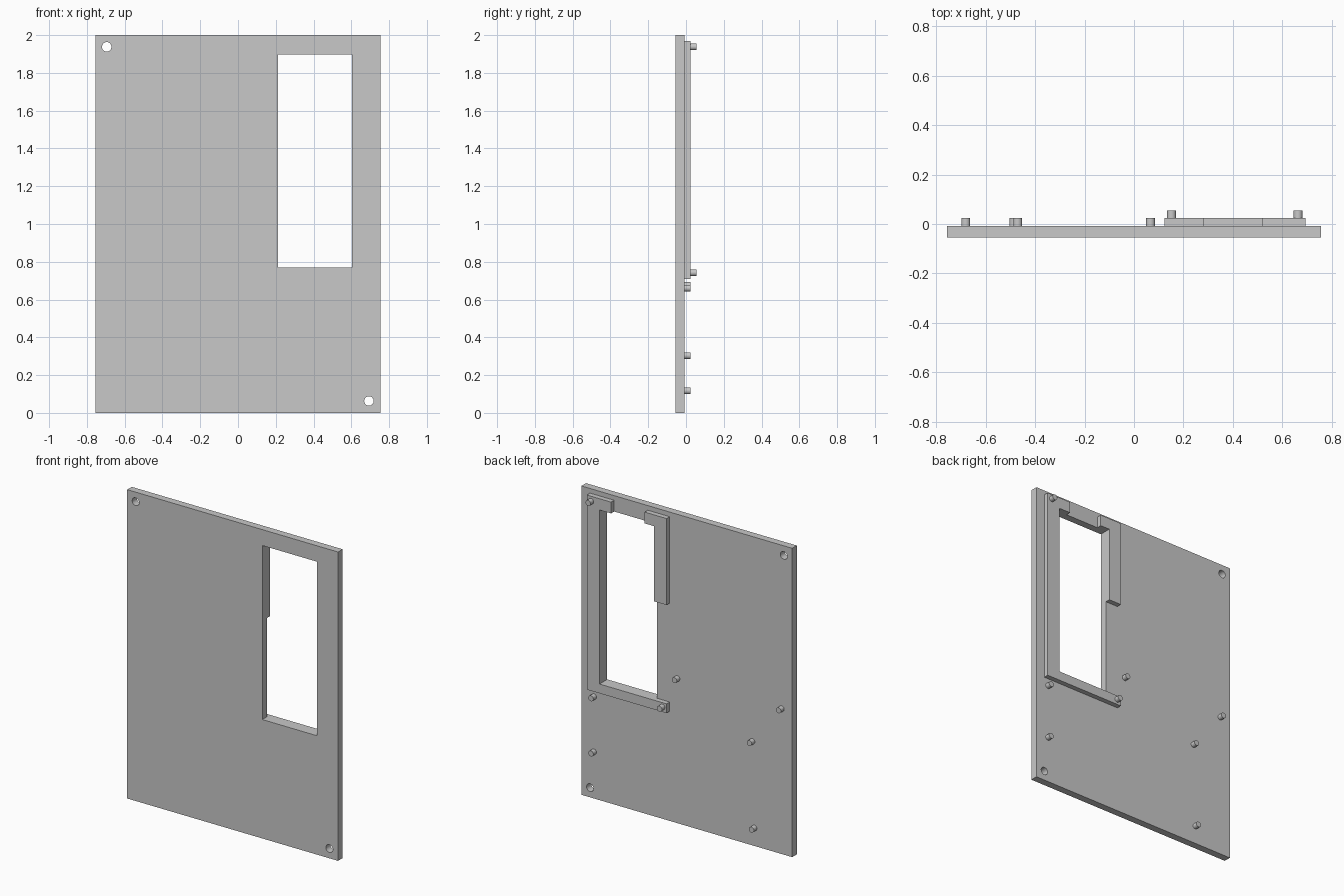
import bpy, bmesh
from math import cos, sin, tau, pi

cube = bpy.data.objects.get("Cube")
if cube:
    bpy.data.objects.remove(cube, do_unlink=True)

grey = bpy.data.materials.new("light grey")
grey.use_nodes = True
COLOUR = (0.58, 0.58, 0.58, 1)
grey.diffuse_color = COLOUR
grey.node_tree.nodes["Principled BSDF"].inputs["Base Color"].default_value = COLOUR


def rect(x0, x1, z0, z1):
    return [(x0, z0), (x1, z0), (x1, z1), (x0, z1)]


def circle(x, z, r, n=32):
    return [(x + r * cos(tau * i / n), z + r * sin(tau * i / n)) for i in range(n)]


def slab(name, outlines, y0, y1, smooth=False):
    """Extrude closed x-z outlines (inner ones become holes) from y0 to y1."""
    curve = bpy.data.curves.new(name + " profile", 'CURVE')
    curve.dimensions = '2D'
    curve.fill_mode = 'BOTH'
    curve.extrude = (y1 - y0) / 2
    for points in outlines:
        spline = curve.splines.new('POLY')
        spline.points.add(len(points) - 1)
        for p, (x, z) in zip(spline.points, points):
            p.co = (x, z, 0, 1)
        spline.use_cyclic_u = True
    helper = bpy.data.objects.new(name + " helper", curve)
    bpy.context.collection.objects.link(helper)
    bpy.context.view_layer.update()
    evaluated = helper.evaluated_get(bpy.context.evaluated_depsgraph_get())
    mesh = bpy.data.meshes.new_from_object(evaluated)
    bpy.data.objects.remove(helper, do_unlink=True)

    # Weld the caps to the walls and stand the profile upright
    bm = bmesh.new()
    bm.from_mesh(mesh)
    bmesh.ops.remove_doubles(bm, verts=bm.verts, dist=1e-5)
    for v in bm.verts:
        x, z, depth = v.co
        v.co = (x, (y0 + y1) / 2 - depth, z)
    bmesh.ops.recalc_face_normals(bm, faces=bm.faces)
    for f in bm.faces:
        f.smooth = False
    bm.to_mesh(mesh)
    bm.free()
    mesh.materials.clear()
    mesh.materials.append(grey)
    obj = bpy.data.objects.new(name, mesh)
    bpy.context.collection.objects.link(obj)
    if smooth:
        bpy.ops.object.select_all(action='DESELECT')
        obj.select_set(True)
        bpy.context.view_layer.objects.active = obj
        bpy.ops.object.shade_smooth_by_angle(angle=pi / 6)


FRONT, BACK, RIM, TIP = -0.055, -0.008, 0.024, 0.055
WIN_L, WIN_R, WIN_B, WIN_T = 0.213, 0.603, 0.77, 1.897
RIM_L, RIM_R, RIM_B, RIM_T = 0.123, 0.694, 0.71, 1.97

# Panel with window and two screw holes
slab("panel", [rect(-0.755, 0.755, 0, 2),
               rect(WIN_L, WIN_R, WIN_B, WIN_T),
               circle(-0.695, 1.938, 0.025),
               circle(0.693, 0.063, 0.025)], FRONT, BACK, smooth=True)

# Raised rim round the window: a long bracket and a short corner
slab("rim_bracket", [[(RIM_L, RIM_B), (RIM_R, RIM_B), (RIM_R, RIM_T), (0.52, RIM_T),
                      (0.52, WIN_T), (WIN_R, WIN_T), (WIN_R, WIN_B), (RIM_L, WIN_B)]],
     BACK, RIM)
slab("rim_corner", [[(RIM_L, 1.41), (WIN_L, 1.41), (WIN_L, WIN_T), (0.28, WIN_T),
                     (0.28, RIM_T), (RIM_L, RIM_T)]], BACK, RIM)

# Locating pegs on the panel back and on the rim
panel_pegs = [(0.067, 0.937), (-0.68, 0.942), (-0.47, 0.674),
              (-0.485, 0.117), (0.665, 0.66), (0.665, 0.303)]
rim_pegs = [(0.663, 1.938), (0.152, 0.742)]
for i, (x, z) in enumerate(panel_pegs):
    slab(f"panel_peg_{i + 1}", [circle(x, z, 0.018)], BACK, RIM, smooth=True)
for i, (x, z) in enumerate(rim_pegs):
    slab(f"rim_peg_{i + 1}", [circle(x, z, 0.018)], RIM, TIP, smooth=True)
